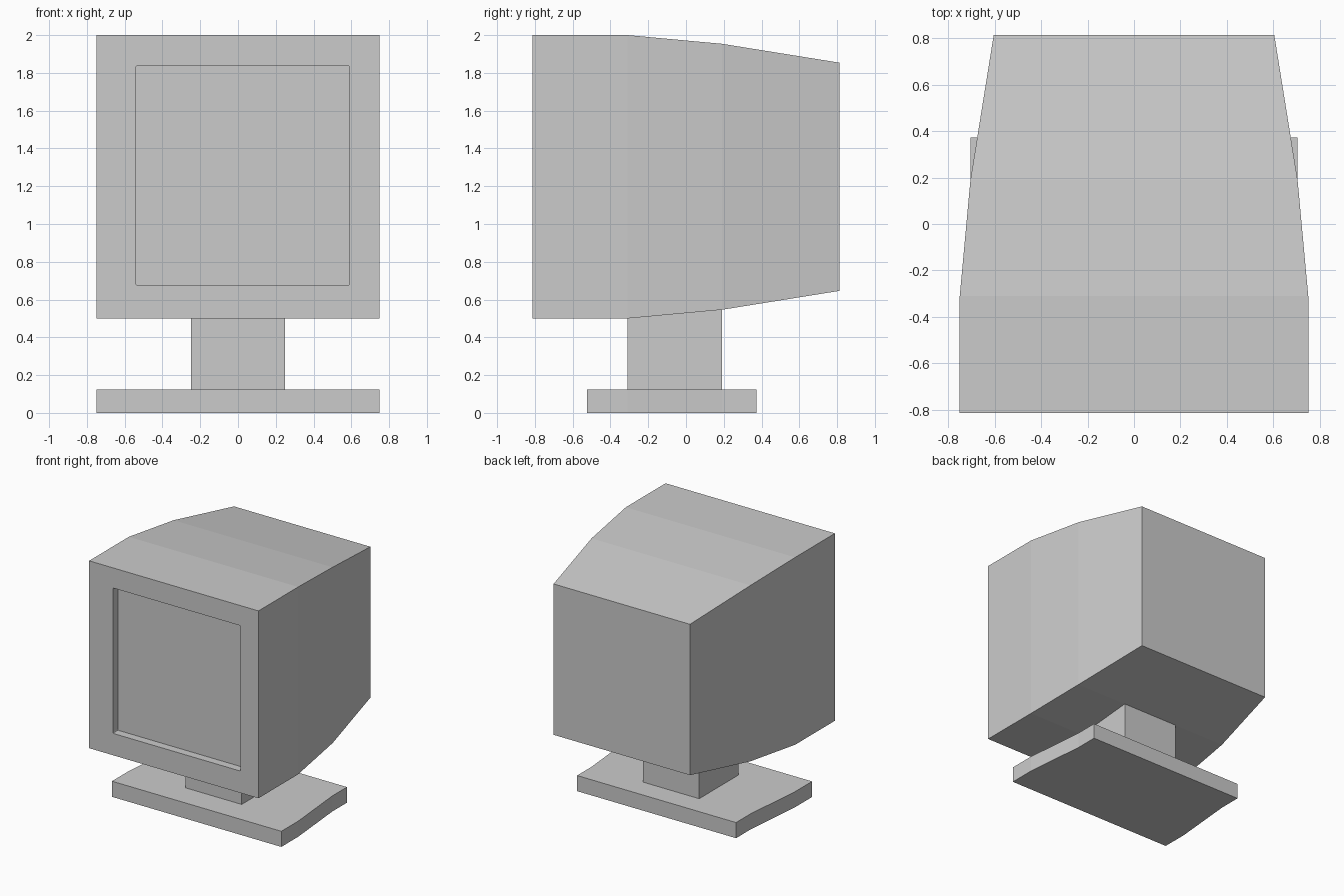
import bpy
import bmesh

if "Cube" in bpy.data.objects:
    bpy.data.objects.remove(bpy.data.objects["Cube"])


def loft(name, sections):
    """Closed solid through rectangular sections (y, half_width, z_low, z_high)."""
    bm = bmesh.new()
    rings = [[bm.verts.new(p) for p in ((-w, y, lo), (w, y, lo), (w, y, hi), (-w, y, hi))]
             for y, w, lo, hi in sections]
    for a, b in zip(rings, rings[1:]):
        for i in range(4):
            j = (i + 1) % 4
            bm.faces.new((a[i], a[j], b[j], b[i]))
    bm.faces.new(rings[0])
    bm.faces.new(rings[-1])
    bmesh.ops.recalc_face_normals(bm, faces=bm.faces)
    mesh = bpy.data.meshes.new(name)
    bm.to_mesh(mesh)
    bm.free()
    obj = bpy.data.objects.new(name, mesh)
    bpy.context.collection.objects.link(obj)
    return obj


# Casing: square sections narrowing towards the back
MID = 1.25
casing = loft("casing", [(y, r, MID - r, MID + r) for y, r in
                         ((-0.8125, 0.75), (-0.31, 0.75), (0.19, 0.704), (0.8125, 0.604))])

# Screen recess cutter with slightly rounded corners
bm = bmesh.new()
bmesh.ops.create_cube(bm, size=1)
bmesh.ops.scale(bm, vec=(1.13, 0.13, 1.164), verts=bm.verts)
bmesh.ops.translate(bm, vec=(0.025, -0.8125, 1.257), verts=bm.verts)
depth_edges = [e for e in bm.edges if abs(e.verts[0].co.y - e.verts[1].co.y) > 0.1]
bmesh.ops.bevel(bm, geom=depth_edges, offset=0.008, segments=2, profile=0.5, affect='EDGES')
mesh = bpy.data.meshes.new("screen_cutter")
bm.to_mesh(mesh)
bm.free()
cutter = bpy.data.objects.new("screen_cutter", mesh)
bpy.context.collection.objects.link(cutter)
cutter.hide_render = True
cutter.display_type = 'WIRE'

cut = casing.modifiers.new("screen_recess", 'BOOLEAN')
cut.operation = 'DIFFERENCE'
cut.solver = 'EXACT'
cut.object = cutter

# Apply the cut and drop the helper
bpy.context.view_layer.objects.active = casing
casing.select_set(True)
bpy.ops.object.modifier_apply(modifier=cut.name)
bpy.data.objects.remove(cutter)

# Neck: its top follows the underside of the casing
loft("neck", [(-0.31, 0.25, 0.125, 0.5), (0.19, 0.25, 0.125, 0.546)])

# Base: slab stepping in slightly towards the back
loft("base", [(y, w, 0, 0.125) for y, w in
              ((-0.523, 0.75), (-0.31, 0.75), (0.19, 0.704), (0.372, 0.704))])
